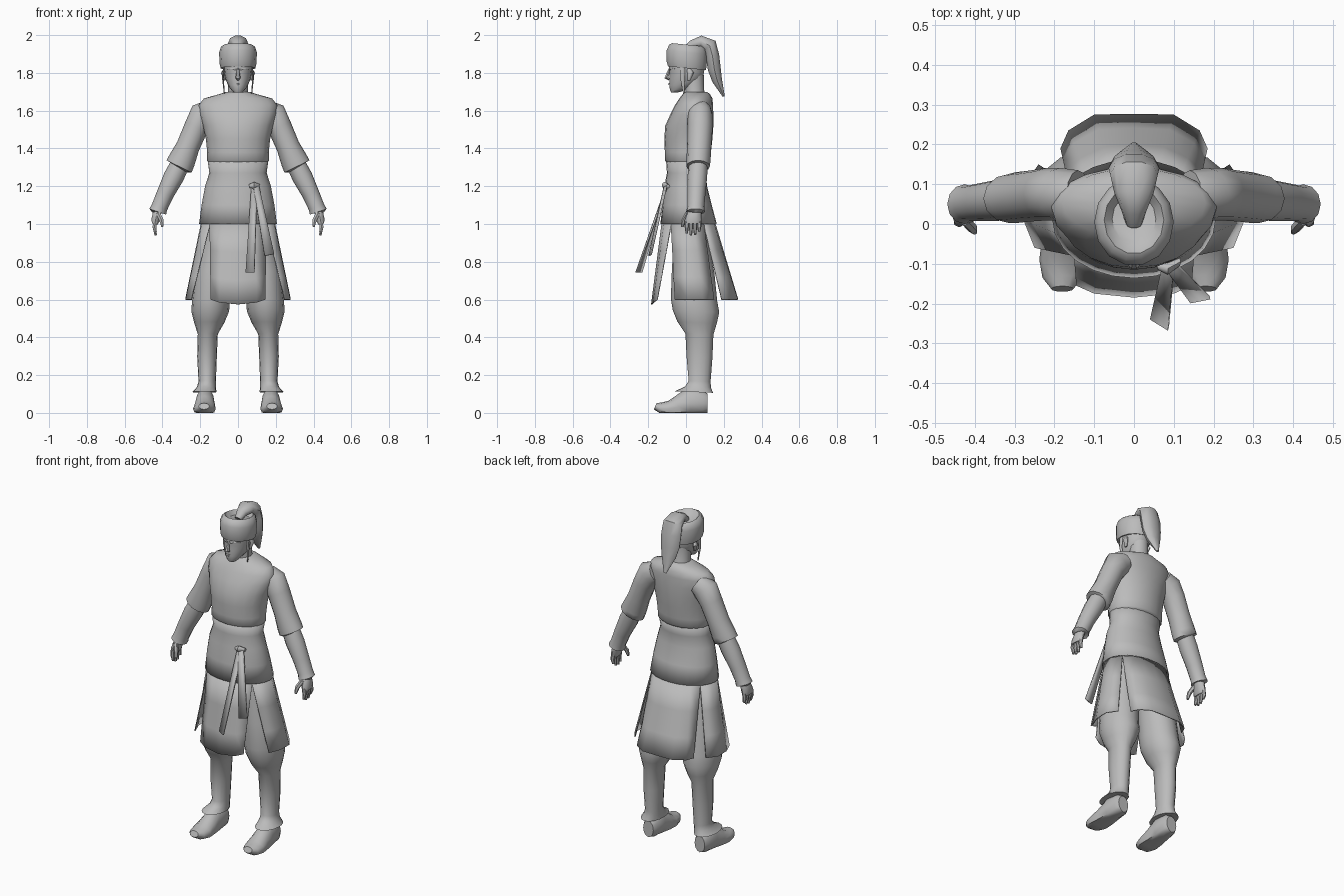
import bpy, bmesh, math
from mathutils import Vector

GREY = bpy.data.materials.new("cloth grey")
GREY.diffuse_color = (0.5, 0.5, 0.5, 1)


def skin(name, rings, closed=True, cap=True, mirror=False, thick=0, floor=False, angle=50):
    """Bridge equal-length rows of points into one mesh object."""
    bm = bmesh.new()
    rows = [[bm.verts.new((p[0], p[1], max(p[2], 0) if floor else p[2])) for p in r] for r in rings]
    n = len(rows[0])
    for a, b in zip(rows, rows[1:]):
        for i in range(n if closed else n - 1):
            j = (i + 1) % n
            bm.faces.new((a[i], a[j], b[j], b[i]))
    if closed and cap:
        bm.faces.new(rows[0])
        bm.faces.new(rows[-1])
    bmesh.ops.recalc_face_normals(bm, faces=bm.faces)
    me = bpy.data.meshes.new(name)
    bm.to_mesh(me)
    bm.free()
    me.materials.append(GREY)
    ob = bpy.data.objects.new(name, me)
    bpy.context.collection.objects.link(ob)
    bpy.ops.object.select_all(action='DESELECT')
    bpy.context.view_layer.objects.active = ob
    ob.select_set(True)
    bpy.ops.object.shade_smooth_by_angle(angle=math.radians(angle))
    if thick:
        ob.modifiers.new("cloth", 'SOLIDIFY').thickness = thick
    if mirror:
        ob.modifiers.new("mirror", 'MIRROR')
    return ob


def arc(z, cx, rx, y0, y1, angles, tilt=0):
    """Points on a horizontal ellipse spanning y0..y1, angles in degrees."""
    out = []
    for d in angles:
        a = math.radians(d)
        y = (y0 + y1) / 2 + (y1 - y0) / 2 * math.sin(a)
        out.append((cx + rx * math.cos(a), y, z - tilt * y))
    return out


def stack(name, rows, n=16, tilt=0, **kw):
    """Loft of horizontal ellipses: (z, centre x, half width, front y, back y)."""
    angles = [360 * i / n for i in range(n)]
    return skin(name, [arc(*r, angles, tilt) for r in rows], **kw)


def tube(name, rows, side, n=12, **kw):
    """Loft along a path: (x, y, z, radius along side, radius across)."""
    pts = [Vector(r[:3]) for r in rows]
    side = Vector(side)
    rings = []
    for i, r in enumerate(rows):
        t = pts[min(i + 1, len(pts) - 1)] - pts[max(i - 1, 0)]
        up = t.cross(side).normalized()
        rings.append([pts[i] + side * r[3] * math.cos(2 * math.pi * k / n)
                      + up * r[4] * math.sin(2 * math.pi * k / n) for k in range(n)])
    return skin(name, rings, **kw)


X, Y = (1, 0, 0), (0, 1, 0)

# Tunic body with a short flared hem over the waist
stack("tunic", [
    (1.32, 0, .15, -.095, .115), (1.335, 0, .165, -.112, .128), (1.38, 0, .163, -.112, .132),
    (1.45, 0, .17, -.115, .14), (1.52, 0, .185, -.11, .145), (1.58, 0, .205, -.083, .145),
    (1.63, 0, .208, -.058, .143), (1.665, 0, .18, -.035, .14), (1.69, 0, .09, -.015, .125),
    (1.70, 0, .06, -.005, .11)], n=20)

# Sleeves, forearms, hands
tube("upper_sleeve", [
    (.14, .075, 1.6, .06, .06), (.185, .075, 1.575, .066, .076), (.22, .075, 1.515, .066, .064),
    (.265, .07, 1.41, .064, .062), (.298, .066, 1.335, .064, .072), (.312, .064, 1.305, .062, .074),
    (.315, .064, 1.30, .052, .055)], Y, mirror=True)
tube("forearm", [
    (.30, .065, 1.33, .05, .05), (.34, .06, 1.25, .052, .054), (.385, .055, 1.16, .048, .046),
    (.415, .052, 1.09, .045, .043), (.425, .05, 1.065, .05, .047), (.425, .05, 1.062, .035, .03)],
    Y, mirror=True)
tube("palm", [
    (.415, .05, 1.09, .028, .022), (.428, .045, 1.06, .036, .024), (.437, .038, 1.02, .045, .023),
    (.44, .036, 1.0, .042, .016)], Y, n=10, mirror=True)
for i, length in enumerate((.055, .065, .062, .045)):
    y = .004 + .022 * i
    tube("finger", [(.438, y, 1.015, .012, .012), (.442, y, .985, .011, .012),
                    (.436, y, 1.005 - length, .006, .007)], Y, n=6, mirror=True)
tube("thumb", [(.425, .01, 1.06, .014, .014), (.405, -.012, 1.02, .013, .013),
               (.40, -.02, .985, .007, .007)], Y, n=6, mirror=True)

# Waist sash and skirt top
stack("waist_and_hips", [
    (1.34, 0, .155, -.10, .115), (1.27, 0, .146, -.095, .10), (1.2, 0, .168, -.108, .105),
    (1.1, 0, .187, -.118, .13), (1.0, 0, .2, -.13, .157)], n=24, cap=False, thick=.006)


# Skirt panels hanging below the slits
def panel(name, start, end, bottom, **kw):
    k = len(bottom) - 1
    top = arc(1.0, 0, .2, -.13, .157, [start + (end - start) * i / k for i in range(k + 1)])
    rows = [[Vector(a).lerp(Vector(b), f) for a, b in zip(top, bottom)] for f in (0, .35, .7, 1)]
    skin(name, rows, closed=False, thick=.006, **kw)


panel("front_panel", -139, -41, [(-.145, -.155, .6), (-.10, -.175, .585), (0, -.185, .575),
                                 (.10, -.175, .585), (.145, -.155, .6)])
panel("side_panel", -41, 35, [(.25, -.06, .6), (.278, .01, .6), (.28, .09, .6), (.24, .15, .6)],
      mirror=True)
panel("back_panel", 35, 145, [(.185, .19, .6), (.165, .235, .6), (.10, .275, .6), (0, .277, .6),
                              (-.10, .275, .6), (-.165, .235, .6), (-.185, .19, .6)])


# Hanging sash ends in front
def sash(name, a, b, c, d):
    skin(name, [[a, b], [c, d]], closed=False, thick=.01)


sash("long_sash_end", (.07, -.108, 1.2), (.10, -.105, 1.2), (.04, -.24, .745), (.085, -.268, .745))
sash("short_sash_end", (.08, -.108, 1.2), (.11, -.10, 1.2), (.14, -.19, .83), (.19, -.18, .84))
tube("sash_knot", [(.06, -.105, 1.2, .01, .01), (.085, -.112, 1.205, .016, .018),
                   (.115, -.095, 1.2, .01, .01)], Y, n=8)

# Baggy trousers gathered below the knee, flared at the ankle
stack("trouser_leg", [
    (1.0, .085, .08, -.06, .10), (.75, .13, .10, -.075, .15), (.60, .143, .10, -.08, .165),
    (.54, .147, .10, -.07, .176), (.48, .152, .08, -.045, .163), (.42, .16, .053, -.003, .145),
    (.30, .164, .052, .003, .14), (.17, .163, .046, .014, .13), (.14, .167, .05, -.005, .132),
    (.112, .178, .064, -.058, .143), (.114, .178, .045, -.03, .12)], mirror=True, tilt=.04)

# Shoes with lifted toes
tube("shoe", [
    (.172, .115, .05, .034, .05), (.172, .09, .05, .046, .07), (.174, .02, .05, .05, .085),
    (.176, -.04, .032, .056, .06), (.178, -.09, .022, .06, .042), (.18, -.135, .023, .05, .033),
    (.18, -.163, .035, .028, .018)], X, mirror=True, floor=True)

# Neck, head, face details
stack("neck", [(1.66, 0, .062, -.01, .115), (1.71, 0, .052, -.01, .095), (1.79, 0, .052, -.02, .095)], n=12)
stack("head", [
    (1.697, 0, .022, -.078, -.04), (1.71, 0, .036, -.085, .0), (1.735, 0, .053, -.088, .05),
    (1.77, 0, .067, -.088, .085), (1.80, 0, .073, -.087, .095), (1.84, 0, .077, -.092, .1),
    (1.88, 0, .077, -.09, .1)], n=16)
tube("nose", [(0, -.085, 1.825, .007, .006), (0, -.098, 1.79, .01, .01),
              (0, -.104, 1.775, .014, .012), (0, -.088, 1.765, .008, .006)], X, n=6)
tube("lips", [(-.02, -.076, 1.738, .002, .003), (0, -.089, 1.74, .006, .006),
              (.02, -.076, 1.738, .002, .003)], Y, n=6)
tube("brow", [(.012, -.086, 1.815, .004, .004), (.035, -.08, 1.822, .006, .005),
              (.058, -.058, 1.818, .004, .004)], Y, n=6, mirror=True)
tube("ear", [(.068, .015, 1.82, .012, .008), (.08, .025, 1.80, .018, .01),
             (.07, .015, 1.76, .008, .006)], Y, n=8, mirror=True)
tube("hair_lock", [(.074, -.02, 1.84, .014, .005), (.08, -.018, 1.77, .012, .005),
                   (.072, -.012, 1.69, .003, .003)], Y, n=6, mirror=True)

# Wrapped headband with a sunken crown
stack("headband", [
    (1.83, 0, .078, -.085, .095), (1.825, 0, .092, -.098, .108), (1.85, 0, .098, -.105, .112),
    (1.91, 0, .1, -.105, .115), (1.94, 0, .09, -.092, .108), (1.95, 0, .075, -.075, .095),
    (1.925, 0, .055, -.05, .075)], n=14, tilt=.1)

# Topknot cloth rising from the crown and falling behind
tube("topknot_tail", [
    (0, .0, 1.925, .02, .018), (0, .035, 1.95, .032, .026), (0, .08, 1.965, .05, .034),
    (0, .125, 1.945, .06, .042), (0, .14, 1.89, .064, .038), (0, .15, 1.82, .06, .036),
    (0, .165, 1.76, .045, .028), (0, .2, 1.675, .008, .006)], X, n=10)
